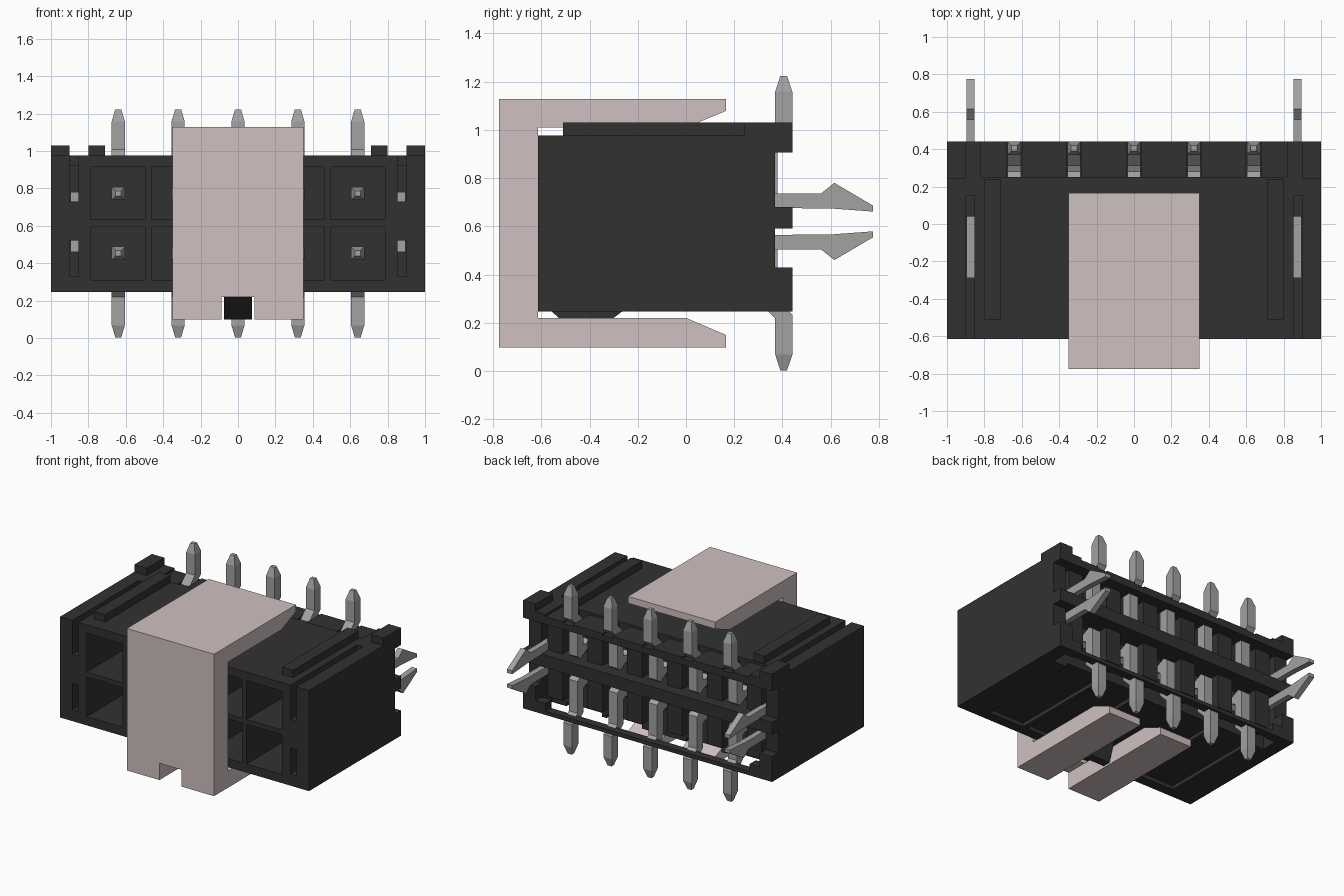
import bpy, bmesh
from mathutils import Vector

cube = bpy.data.objects.get("Cube")
if cube:
    bpy.data.objects.remove(cube, do_unlink=True)


def material(name, rgb):
    m = bpy.data.materials.new(name)
    m.use_nodes = True
    color = (*rgb, 1)
    m.diffuse_color = color
    m.node_tree.nodes["Principled BSDF"].inputs["Base Color"].default_value = color
    return m


BLACK = material("black plastic", (0.031, 0.031, 0.031))
METAL = material("grey metal", (0.36, 0.36, 0.36))
PINK = material("dusty pink plastic", (0.63, 0.53, 0.53))

COLUMNS = [i * 0.32 for i in range(-2, 3)]
MID = 0.613          # height of the mirror plane between the two rows
FRONT, BACK = -0.614, 0.441


def finish(bm, name, mat):
    bmesh.ops.recalc_face_normals(bm, faces=bm.faces)
    me = bpy.data.meshes.new(name)
    bm.to_mesh(me)
    bm.free()
    me.materials.append(mat)
    ob = bpy.data.objects.new(name, me)
    bpy.context.collection.objects.link(ob)
    return ob


def add_box(bm, x, y, z):
    verts = bmesh.ops.create_cube(bm, size=1)["verts"]
    for v in verts:
        v.co = Vector([(a + b) / 2 + c * (b - a) for (a, b), c in zip((x, y, z), v.co)])


def boxes(name, mat, items, mirrored=False):
    bm = bmesh.new()
    for x, y, z in items:
        add_box(bm, x, y, z)
        if mirrored:
            add_box(bm, (-x[1], -x[0]), y, z)
    return finish(bm, name, mat)


def add_profile(bm, x, points):
    """Extrude a y-z outline across the x range."""
    face = bm.faces.new([bm.verts.new((x[0], y, z)) for y, z in points])
    out = bmesh.ops.extrude_face_region(bm, geom=[face])["geom"]
    bmesh.ops.translate(bm, vec=(x[1] - x[0], 0, 0),
                        verts=[v for v in out if isinstance(v, bmesh.types.BMVert)])


# Housing: floor with recessed panels, shelf and roof around the ten sockets
W = 0.785
boxes("housing_shelves", BLACK, [
    ((-W, W), (FRONT, 0.25), (0.275, 0.31)),
    ((-W, W), (FRONT, -0.54), (0.247, 0.275)),
    ((-0.178, 0.178), (-0.54, 0.25), (0.247, 0.275)),
    ((-W, W), (FRONT, 0.25), (0.597, 0.633)),
    ((-W, W), (FRONT, 0.25), (0.915, 0.977)),
    ((-W, W), (0.15, 0.25), (0.31, 0.915)),
])
boxes("housing_dividers", BLACK, [
    ((x + 0.142, x + 0.178), (FRONT, 0.25), (0.247, 0.977)) for x in COLUMNS[:-1]])

# End blocks with the narrow clip slots, the upper one open on top
S0, S1 = 0.852, 0.9
boxes("end_blocks", BLACK, [
    ((W, S0), (FRONT, 0.25), (0.247, 0.977)),
    ((S1, 1), (FRONT, 0.37), (0.247, 0.977)),
    ((S0, S1), (FRONT, 0.25), (0.247, 0.33)),
    ((S0, S1), (FRONT, 0.25), (0.52, 0.73)),
    ((S0, S1), (0.04, 0.15), (0.247, 0.925)),
    ((S0, S1), (0.15, 0.25), (0.247, 0.977)),
], mirrored=True)

# Raised guide rails and rear corner ears
boxes("guide_rails", BLACK, [((0.71, 0.80), (-0.51, 0.24), (0.977, 1.03))], mirrored=True)
boxes("rear_ears", BLACK, [
    ((0.9, 1), (0.24, BACK), (0.905, 1.03)),
    ((0.82, 0.9), (0.24, BACK), (0.905, 0.977)),
    ((0.9, 1), (0.24, BACK), (0.247, 0.43)),
    ((0.82, 0.9), (0.37, BACK), (0.247, 0.33)),
    ((0.9, 1), (0.3, BACK), (0.59, 0.68)),
], mirrored=True)

# Rear frame: bars and comb teeth that hold the bent pins
boxes("rear_bars", BLACK, [
    ((-0.9, 0.9), (0.25, BACK), (0.59, 0.68)),
    ((-0.83, 0.83), (0.38, BACK), (0.247, 0.275)),
    ((-0.83, 0.83), (0.38, BACK), (0.905, 0.95)),
])
edges = [-0.83] + [x + s * 0.04 for x in COLUMNS for s in (-1, 1)] + [0.83]
boxes("rear_top_strip", BLACK, [
    ((a, b), (0.24, BACK), (0.905, 0.96)) for a, b in zip(edges[::2], edges[1::2])])
boxes("comb_teeth", BLACK, [
    ((x - 0.06, x + 0.06), (0.25, 0.36), (0.34, 0.95))
    for x in [c + 0.16 for c in [-0.96] + COLUMNS]])

# Latch bump under the housing
bm = bmesh.new()
add_profile(bm, (-0.075, 0.075), [(-0.56, 0.25), (-0.4, 0.1), (-0.34, 0.1),
                                  (-0.30, 0.22), (-0.26, 0.25)])
finish(bm, "latch_bump", BLACK)

# Clamp cap: top arm and front wall, with two lower arms beside a notch
bm = bmesh.new()
add_profile(bm, (-0.35, 0.35), [
    (-0.775, 0.22), (-0.775, 1.128), (0.165, 1.128), (0.165, 1.078),
    (0, 1.01), (FRONT, 1.01), (FRONT, 0.22)])
for x in ((-0.35, -0.088), (0.088, 0.35)):
    add_profile(bm, x, [(-0.775, 0.098), (-0.775, 0.22), (0, 0.22),
                        (0.165, 0.15), (0.165, 0.098)])
finish(bm, "clamp_cap", PINK)


def sweep(bm, rings):
    """Skin four-sided rings into a closed bar."""
    loops = [[bm.verts.new(p) for p in ring] for ring in rings]
    for a, b in zip(loops, loops[1:]):
        for i in range(4):
            j = (i + 1) % 4
            bm.faces.new((a[i], a[j], b[j], b[i]))
    bm.faces.new(loops[0])
    bm.faces.new(loops[-1])


# Contact pins: tapered front tip, dipped elbow, small jog, tapered solder tip
def pin(bm, x, side):
    r, t = 0.035, 0.014
    h = 0.16
    # outer and inner edge of the path as (y, height) pairs, with half width
    path = [((-0.2, h - t), (-0.2, h + t), t), ((-0.14, h - r), (-0.14, h + r), r),
            ((0.22, h - r), (0.22, h + r), r), ((0.345, 0.065), (0.28, 0.145), r),
            ((0.38, 0.09), (0.31, 0.16), r), ((0.38, 0.32), (0.31, 0.335), r),
            ((BACK, 0.38), (0.37, 0.395), r), ((BACK, 0.545), (0.37, 0.545), r),
            ((0.405 + t, 0.61), (0.405 - t, 0.61), 0.016)]
    rings = []
    for (ya, za), (yb, zb), w in path:
        za, zb = MID + side * za, MID + side * zb
        rings.append([(x - w, ya, za), (x + w, ya, za), (x + w, yb, zb), (x - w, yb, zb)])
    sweep(bm, rings)


for side, label in ((1, "upper_pins"), (-1, "lower_pins")):
    bm = bmesh.new()
    for x in COLUMNS:
        pin(bm, x, side)
    finish(bm, label, METAL)

# Board clips: two barbed prongs at each end
prong = [(-0.29, 0.06), (-0.29, 0.16), (0.04, 0.16), (0.04, 0.116), (0.56, 0.116),
         (0.615, 0.16), (0.775, 0.066), (0.775, 0.041), (0.6, 0.054)]
bm = bmesh.new()
for x in ((0.853, 0.895), (-0.895, -0.853)):
    for side in (1, -1):
        add_profile(bm, x, [(y, 0.62 + side * z) for y, z in prong])
    add_box(bm, x, (-0.28, 0.2), (0.55, 0.69))
finish(bm, "board_clips", METAL)
